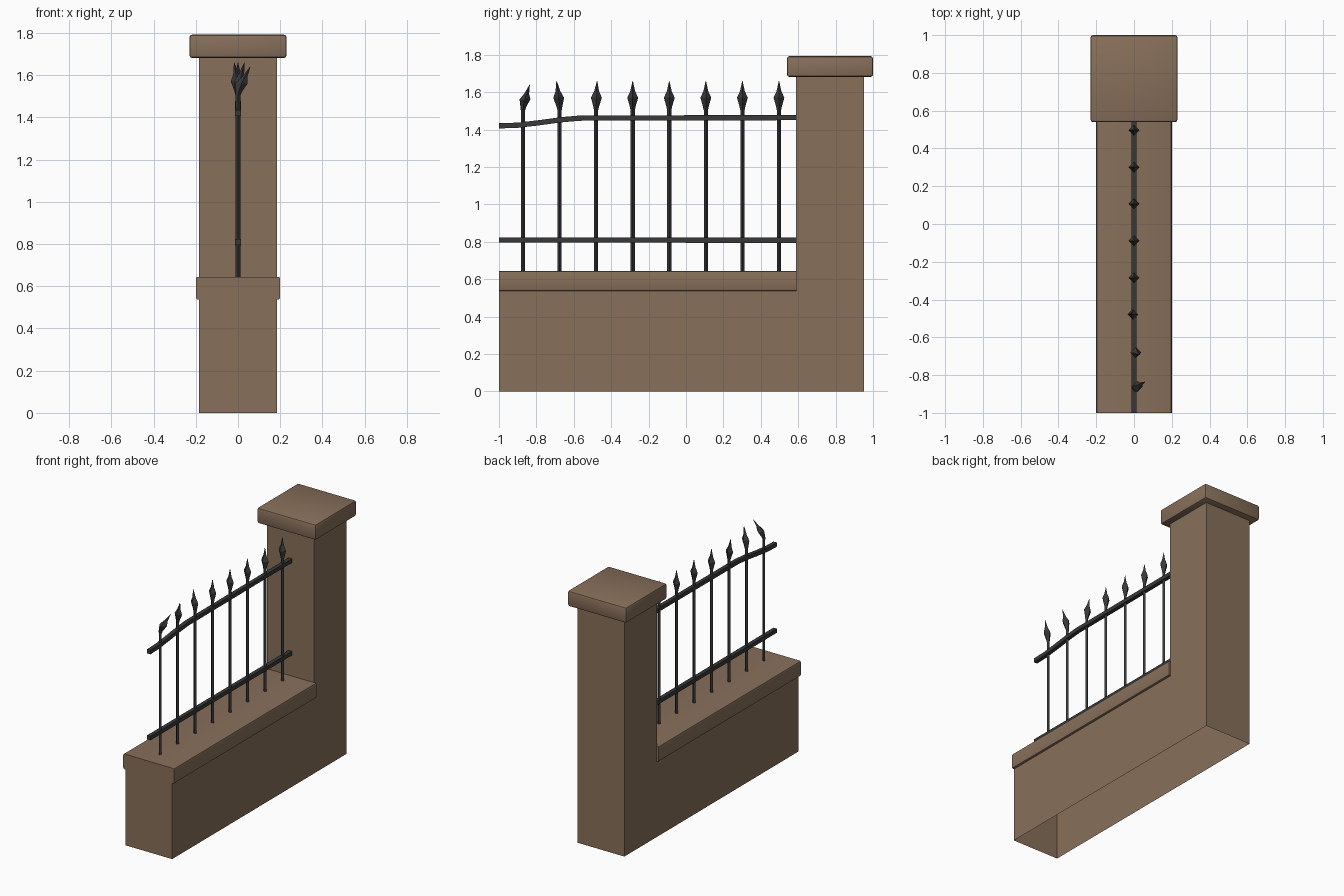
import bpy, bmesh, math
from mathutils import Vector

if "Cube" in bpy.data.objects:
    bpy.data.objects.remove(bpy.data.objects["Cube"])


def material(name, col):
    m = bpy.data.materials.new(name)
    m.diffuse_color = (*col, 1)
    m.use_nodes = True
    m.node_tree.nodes["Principled BSDF"].inputs["Base Color"].default_value = m.diffuse_color
    return m


STONE = material("brown stone", (0.245, 0.16, 0.103))
IRON = material("dark iron", (0.04, 0.04, 0.042))


def finish(name, bm, mat, smooth=False):
    bmesh.ops.recalc_face_normals(bm, faces=bm.faces)
    me = bpy.data.meshes.new(name)
    bm.to_mesh(me)
    bm.free()
    ob = bpy.data.objects.new(name, me)
    bpy.context.collection.objects.link(ob)
    me.materials.append(mat)
    if smooth:
        bpy.ops.object.select_all(action='DESELECT')
        ob.select_set(True)
        bpy.context.view_layer.objects.active = ob
        bpy.ops.object.shade_smooth_by_angle(angle=math.radians(40))
    return ob


def extrude_yz(bm, profile, half_x):
    """Solid from a side profile, symmetric in x."""
    f = bm.faces.new([bm.verts.new((-half_x, y, z)) for y, z in profile])
    r = bmesh.ops.extrude_face_region(bm, geom=[f])
    vs = [g for g in r["geom"] if isinstance(g, bmesh.types.BMVert)]
    bmesh.ops.translate(bm, vec=(2 * half_x, 0, 0), verts=vs)
    if f not in bm.faces[:] or len(bm.faces) == len(profile) + 1:
        bm.faces.new([v for v in f.verts])


def block(x, y0, y1, z0, z1):
    bm = bmesh.new()
    bmesh.ops.create_cube(bm, size=1)
    for v in bm.verts:
        v.co = (v.co.x * 2 * x, (y0 + y1) / 2 + v.co.y * (y1 - y0),
                (z0 + z1) / 2 + v.co.z * (z1 - z0))
    return bm


def loft(bm, rings):
    """Four-cornered skin through (centre, radius) rings, corners on x and y."""
    prev = None
    for c, r in rings:
        ring = [bm.verts.new(Vector(c) + r * Vector((math.cos(a * math.pi / 2),
                math.sin(a * math.pi / 2), 0))) for a in range(4)]
        if prev:
            for i in range(4):
                j = (i + 1) % 4
                bm.faces.new((prev[i], prev[j], ring[j], ring[i]))
        else:
            bm.faces.new(ring[::-1])
        prev = ring
    bm.faces.new(prev)


# Wall and pillar in one L-shaped shell, open underneath
bm = bmesh.new()
prof = [(-1, 0), (-1, 0.6), (0.587, 0.6), (0.587, 1.7), (0.953, 1.7), (0.953, 0)]
left = [bm.verts.new((-0.184, y, z)) for y, z in prof]
right = [bm.verts.new((0.184, y, z)) for y, z in prof]
bm.faces.new(left)
bm.faces.new(right[::-1])
for i in range(len(prof) - 1):
    bm.faces.new((left[i], left[i + 1], right[i + 1], right[i]))
finish("wall_and_pillar", bm, STONE)

# Coping along the wall, long edges rounded
bm = block(0.2, -1, 0.592, 0.537, 0.645)
long_edges = [e for e in bm.edges if abs(e.verts[0].co.y - e.verts[1].co.y) > 1]
bmesh.ops.bevel(bm, geom=long_edges, offset=0.01, segments=2, profile=0.5, affect='EDGES')
finish("wall_coping", bm, STONE, True)

# Pillar cap with rounded edges
bm = block(0.23, 0.54, 1.0, 1.682, 1.792)
bmesh.ops.bevel(bm, geom=bm.edges[:], offset=0.012, segments=2, profile=0.5, affect='EDGES')
finish("pillar_cap", bm, STONE, True)


# Rails: rectangular bars along a side path
def rail(name, path, h=0.014, w=0.014):
    bm = bmesh.new()
    prev = None
    for y, z in path:
        ring = [bm.verts.new((sx * w, y, z + sz * h))
                for sx, sz in ((-1, -1), (1, -1), (1, 1), (-1, 1))]
        if prev:
            for i in range(4):
                j = (i + 1) % 4
                bm.faces.new((prev[i], prev[j], ring[j], ring[i]))
        else:
            bm.faces.new(ring)
        prev = ring
    bm.faces.new(prev)
    finish(name, bm, IRON)


rail("lower_rail", [(-1, 0.81), (0.6, 0.808)])
rail("upper_rail", [(-1, 1.42), (-0.9, 1.423), (-0.78, 1.437), (-0.67, 1.452),
                    (-0.57, 1.461), (0.6, 1.464)])

# Upright bars with spearheads; those near the open end are bent
LEAN = {7: (0.058, 0.036, 0.02), 6: (0.03, -0.016, 0), 5: (-0.018, 0.005, 0)}
SPEAR = [(1.505, 0.012), (1.525, 0.016), (1.57, 0.029), (1.605, 0.013), (1.66, 0.001)]
for i in range(8):
    y = 0.497 - 0.1955 * i
    lx, ly, drop = LEAN.get(i, (0, 0, 0))
    bm = bmesh.new()
    loft(bm, [((0, y, 0.63), 0.011), ((0, y, 1.51), 0.011)])
    rings = []
    for z, r in SPEAR:
        t = (z - 1.505) / 0.155
        k = t ** 1.4
        rings.append(((lx * k, y + ly * k, z - drop * t), r))
    loft(bm, rings)
    finish(f"spear_bar_{i + 1}", bm, IRON)
